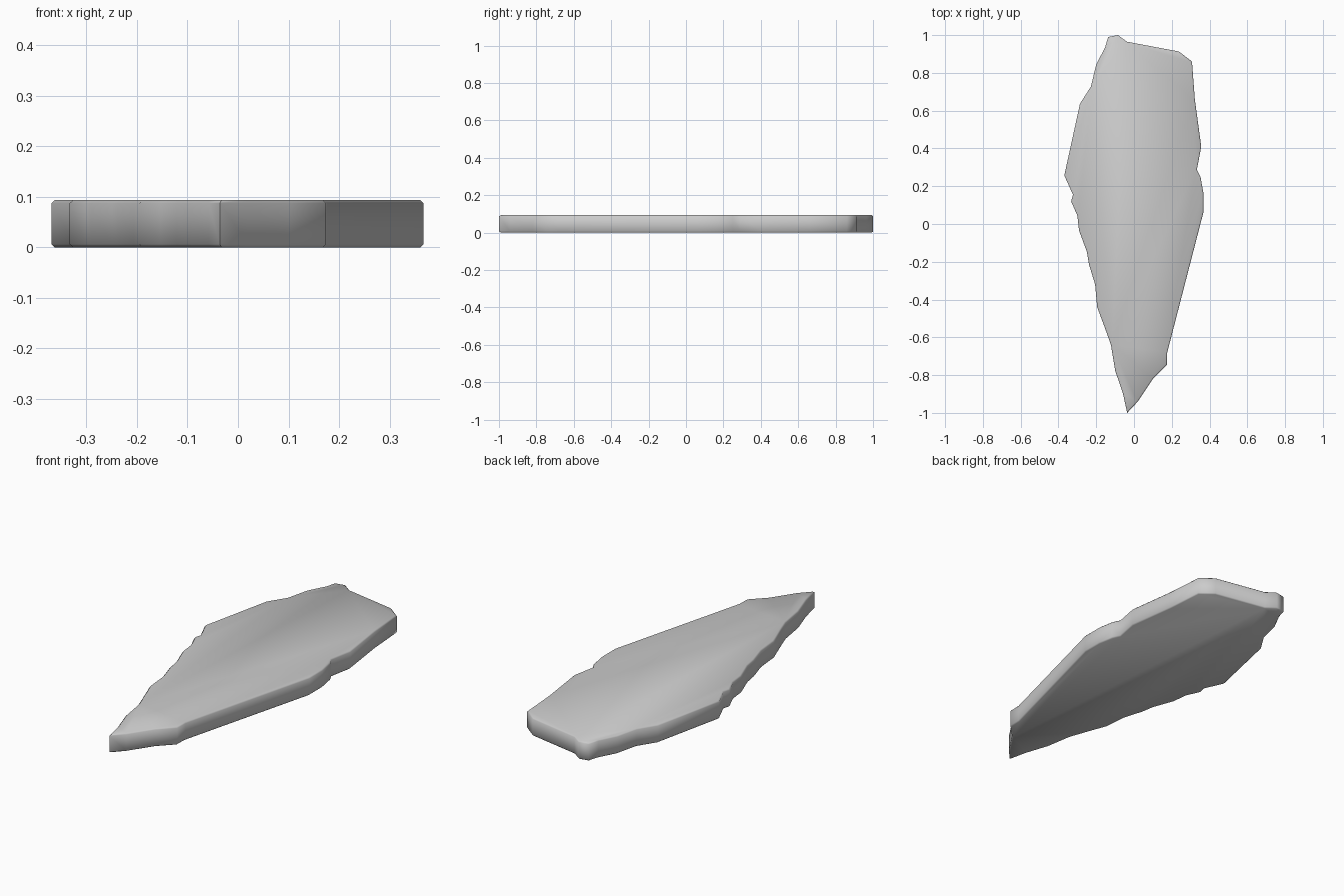
import bpy, bmesh, math

if "Cube" in bpy.data.objects:
    bpy.data.objects.remove(bpy.data.objects["Cube"])

HEIGHT = 0.093
BEVEL = 0.006

# Jagged slab outline, clockwise from the back left corner (x, y)
OUTLINE = [
    (-.137, .99), (-.085, 1.0), (-.037, .965), (.238, .913), (.307, .86),
    (.322, .66), (.356, .41), (.333, .288), (.352, .25), (.367, .167),
    (.367, .06), (.176, -.68), (.174, -.745), (.10, -.82), (.02, -.94),
    (-.036, -1.0), (-.058, -.90), (-.10, -.775), (-.122, -.64), (-.153, -.553),
    (-.195, -.44), (-.206, -.32), (-.238, -.215), (-.25, -.145), (-.291, -.035),
    (-.30, .045), (-.333, .12), (-.323, .155), (-.369, .257), (-.286, .637),
    (-.228, .728), (-.20, .845), (-.153, .935),
]

# Extrude the outline into a slab
bm = bmesh.new()
base = bm.faces.new([bm.verts.new((x, y, 0)) for x, y in OUTLINE])
top = bmesh.ops.extrude_face_region(bm, geom=[base], use_keep_orig=True)
for v in top["geom"]:
    if isinstance(v, bmesh.types.BMVert):
        v.co.z = HEIGHT
bmesh.ops.recalc_face_normals(bm, faces=bm.faces)

# Small chamfer around the top and bottom rims
rims = [e for e in bm.edges if abs(e.verts[0].co.z - e.verts[1].co.z) < 1e-6]
bmesh.ops.bevel(bm, geom=rims, offset=BEVEL, segments=1, affect='EDGES',
                clamp_overlap=True)

mesh = bpy.data.meshes.new("stone_slab")
bm.to_mesh(mesh)
bm.free()
slab = bpy.data.objects.new("stone_slab", mesh)
bpy.context.collection.objects.link(slab)

# Plain stone colour
stone = bpy.data.materials.new("stone grey")
stone.diffuse_color = (0.6, 0.6, 0.6, 1)
stone.use_nodes = True
stone.node_tree.nodes["Principled BSDF"].inputs["Base Color"].default_value = stone.diffuse_color
mesh.materials.append(stone)

# Soft shading over the shallow angles, sharp at the corners
bpy.context.view_layer.objects.active = slab
slab.select_set(True)
bpy.ops.object.shade_smooth_by_angle(angle=math.radians(46))
